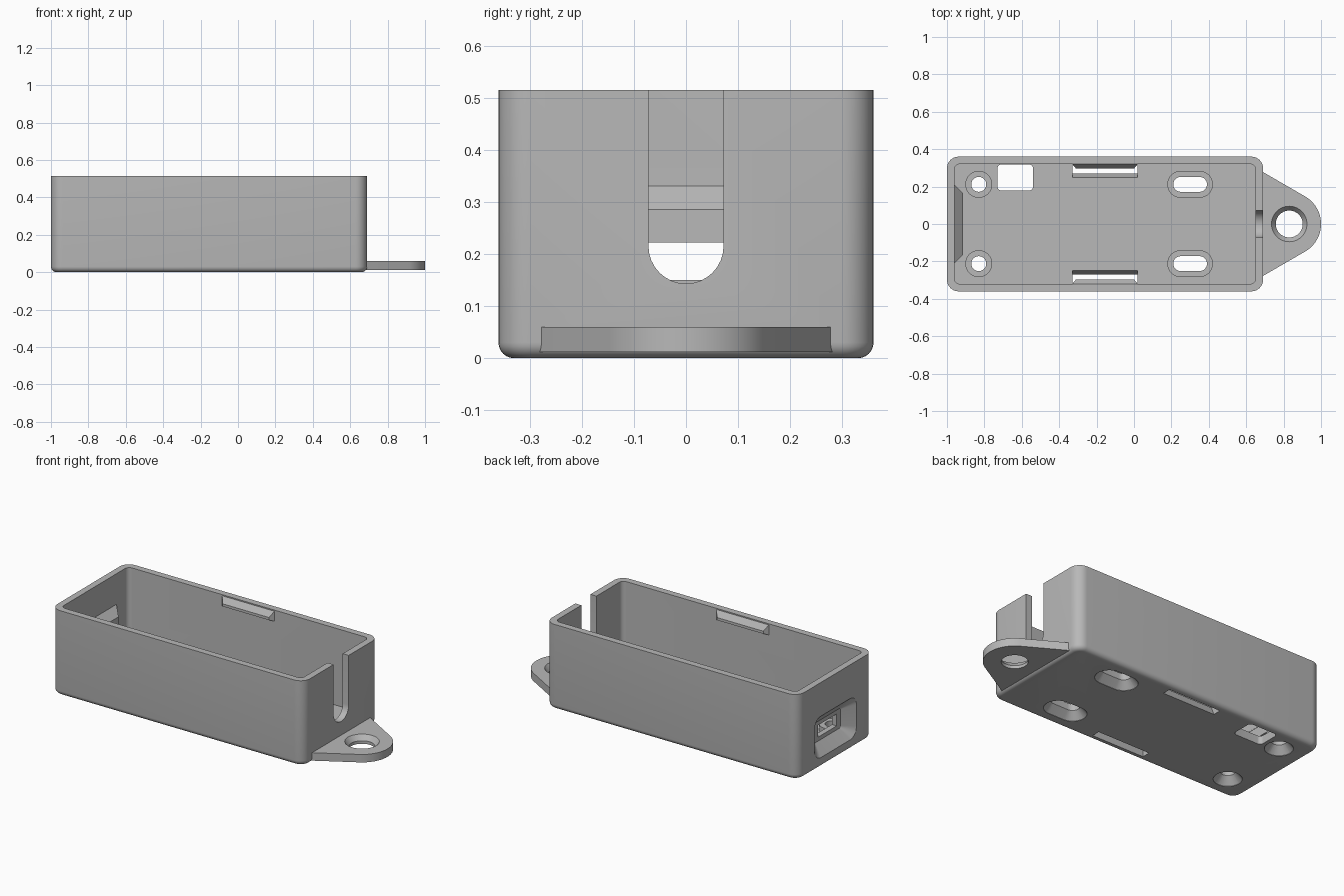
import bpy, bmesh, math

cube = bpy.data.objects.get("Cube")
if cube:
    bpy.data.objects.remove(cube, do_unlink=True)

grey = bpy.data.materials.new("light grey plastic")
grey.use_nodes = True
colour = (0.48, 0.48, 0.48, 1)
grey.diffuse_color = colour
grey.node_tree.nodes["Principled BSDF"].inputs["Base Color"].default_value = colour

# Axis maps: outline (u, v) swept along t
ALONG = {"x": lambda u, v, t: (t, u, v),
         "y": lambda u, v, t: (u, t, v),
         "z": lambda u, v, t: (u, v, t)}


def rounded(cx, cy, w, h, r=0, steps=8):
    """Rectangle outline with rounded corners; a large r gives a circle or slot."""
    r = min(r, 0.499 * min(w, h))
    points = []
    for i, (sx, sy) in enumerate([(1, 1), (-1, 1), (-1, -1), (1, -1)]):
        px, py = cx + sx * (w / 2 - r), cy + sy * (h / 2 - r)
        if r == 0:
            points.append((px, py))
            continue
        for k in range(steps + 1):
            a = math.pi / 2 * (i + k / steps)
            points.append((px + r * math.cos(a), py + r * math.sin(a)))
    return points


def loft(name, rings, axis="z"):
    """Closed solid through (outline, position) rings."""
    bm = bmesh.new()
    loops = [[bm.verts.new(ALONG[axis](u, v, t)) for u, v in pts] for pts, t in rings]
    for a, b in zip(loops, loops[1:]):
        n = len(a)
        for i in range(n):
            j = (i + 1) % n
            bm.faces.new((a[i], a[j], b[j], b[i]))
    bm.faces.new(loops[0][::-1])
    bm.faces.new(loops[-1])
    bmesh.ops.recalc_face_normals(bm, faces=bm.faces)
    mesh = bpy.data.meshes.new(name)
    bm.to_mesh(mesh)
    bm.free()
    mesh.materials.append(grey)
    ob = bpy.data.objects.new(name, mesh)
    bpy.context.collection.objects.link(ob)
    return ob


def combine(target, operation, helper):
    """Apply one boolean, then drop the helper."""
    mod = target.modifiers.new("bool", "BOOLEAN")
    mod.operation, mod.solver, mod.object = operation, "EXACT", helper
    graph = bpy.context.evaluated_depsgraph_get()
    mesh = bpy.data.meshes.new_from_object(target.evaluated_get(graph))
    target.modifiers.clear()
    target.data = mesh
    bpy.data.objects.remove(helper, do_unlink=True)


def add(target, *args):
    combine(target, "UNION", loft("filler", *args))


def cut(target, *args):
    combine(target, "DIFFERENCE", loft("cutter", *args))


MID, LENGTH, WIDTH, HEIGHT, FLOOR = -0.155, 1.69, 0.72, 0.515, 0.05

# Case: rounded tray with a filleted bottom edge
rings = []
fillet = 0.03
for k in range(7):
    a = math.pi / 2 * k / 6
    inset = fillet * (1 - math.sin(a))
    rings.append((rounded(MID, 0, LENGTH - 2 * inset, WIDTH - 2 * inset, 0.062 - inset),
                  fillet * (1 - math.cos(a))))
rings.append((rounded(MID, 0, LENGTH, WIDTH, 0.062), HEIGHT))
case = loft("case", rings)
inside = rounded(MID, 0, LENGTH - 0.08, WIDTH - 0.08, 0.028)
cut(case, [(inside, FLOOR), (inside, 0.6)])

# Raised, countersunk screw holes and slots in the floor
for x, length in ((-0.83, 0), (0.3, 0.1)):
    for y in (-0.212, 0.212):
        def hole(r):
            return rounded(x, y, length + 2 * r, 2 * r, r)
        add(case, [(hole(0.072), 0.03), (hole(0.072), 0.085)])
        cut(case, [(hole(0.078), -0.02), (hole(0.078), 0.002), (hole(0.04), 0.045),
                   (hole(0.04), 0.12)])

# Connector housing on the end wall, with its tapered recess and port
base = rounded(0, 0.186, 0.42, 0.288)
add(case, [(base, -0.985), (base, -0.96), (rounded(0, 0.186, 0.325, 0.198), -0.913)], "x")
mouth = rounded(0, 0.186, 0.4, 0.25, 0.06)
cut(case, [(mouth, -1.05), (mouth, -1.0), (rounded(0, 0.186, 0.25, 0.12, 0.01), -0.945)], "x")
port = rounded(0, 0.186, 0.18, 0.072)
cut(case, [(port, -1.05), (port, -0.88)], "x")

# Cable slot in the opposite end wall
slot = rounded(0, 0.493, 0.144, 0.7, 0.072)
cut(case, [(slot, 0.6), (slot, 0.75)], "x")

# Snap tabs under the rim, with release slots in the floor below
for s in (-1, 1):
    add(case, [(rounded(MID, 0.478, 0.35, 0.06), s * 0.335),
               (rounded(MID, 0.478, 0.35, 0.06), s * 0.32),
               (rounded(MID, 0.466, 0.31, 0.016), s * 0.296)], "y")
    low = rounded(MID, s * 0.294, 0.35, 0.05)
    high = rounded(MID, s * 0.284, 0.35, 0.07)
    cut(case, [(low, -0.05), (low, 0.0), (high, FLOOR), (high, 0.08)])

# Rounded window in the floor
window = rounded(-0.635, 0.249, 0.19, 0.14, 0.022)
cut(case, [(window, -0.05), (window, 0.1)])

# Mounting ear with a countersunk hole
EAR_X, EAR_R = 0.83, 0.17
ear_outline = [(0.67, -0.289)]
for k in range(25):
    a = math.radians(-60 + 120 * k / 24)
    ear_outline.append((EAR_X + EAR_R * math.cos(a), EAR_R * math.sin(a)))
ear_outline.append((0.67, 0.289))
ear = loft("mounting_ear", [(ear_outline, 0.012), (ear_outline, 0.06)])
narrow = rounded(EAR_X, 0, 0.144, 0.144, 0.072)
wide = rounded(EAR_X, 0, 0.19, 0.19, 0.095)
cut(ear, [(narrow, -0.05), (narrow, 0.03), (wide, 0.06), (wide, 0.1)])

# Smooth curved faces, keep edges sharp
for ob in (case, ear):
    bpy.ops.object.select_all(action="DESELECT")
    ob.select_set(True)
    bpy.context.view_layer.objects.active = ob
    bpy.ops.object.shade_smooth_by_angle(angle=math.radians(30))
